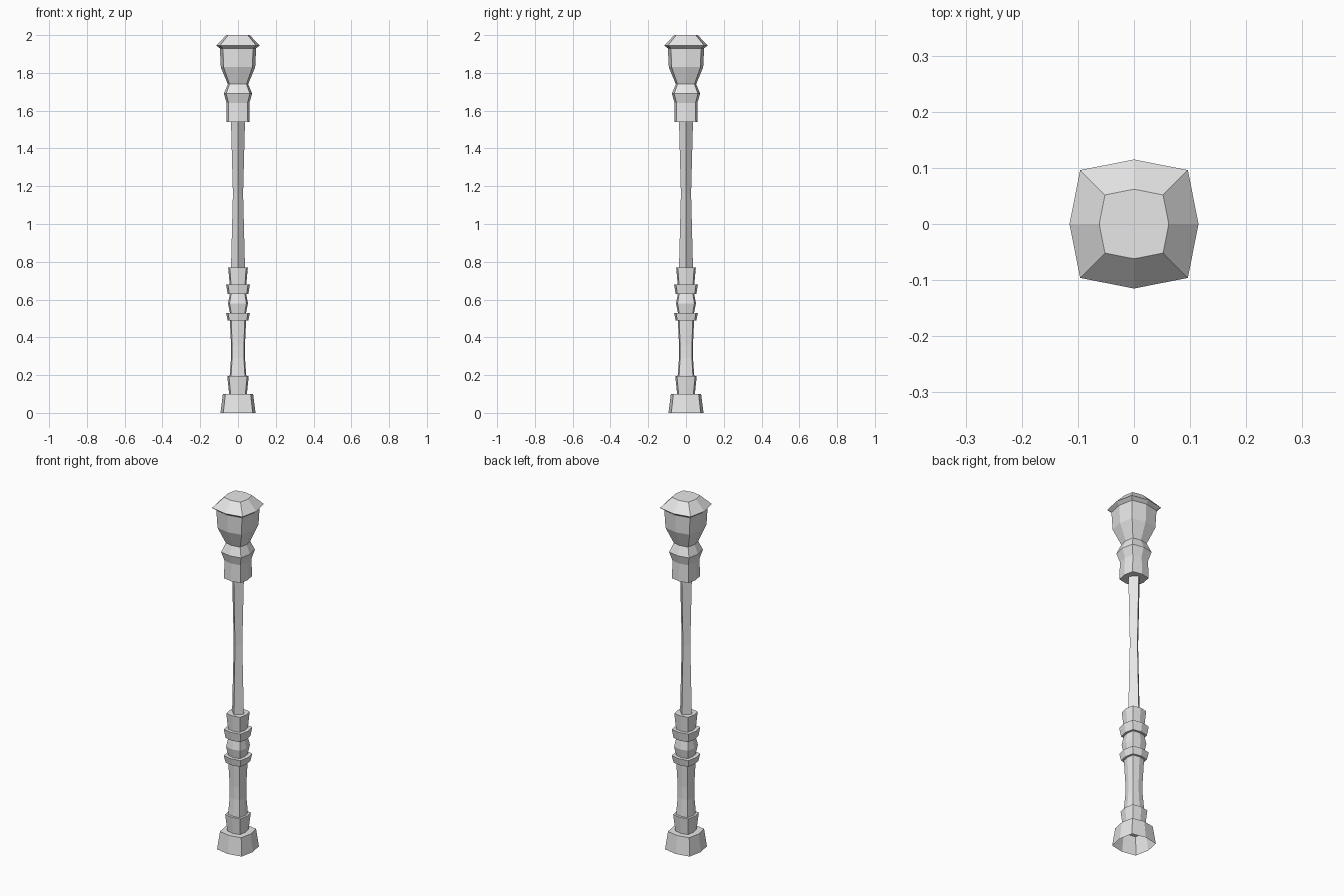
import bpy
import bmesh
from math import cos, sin, pi

cube = bpy.data.objects.get("Cube")
if cube:
    bpy.data.objects.remove(cube)

GREY = (0.8, 0.8, 0.8, 1.0)
metal = bpy.data.materials.new("grey_metal")
metal.use_nodes = True
metal.diffuse_color = GREY
metal.node_tree.nodes["Principled BSDF"].inputs["Base Color"].default_value = GREY

# Cross-sections: a softly bowed square with eight corners, and a diamond
CORNER = 0.835
BOWED = [(1, 0), (CORNER, CORNER), (0, 1), (-CORNER, CORNER),
         (-1, 0), (-CORNER, -CORNER), (0, -1), (CORNER, -CORNER)]
DIAMOND = [(cos(i * pi / 2), sin(i * pi / 2)) for i in range(4)]


def stack(name, profile, section=BOWED, bottom=True, top=True):
    """Loft a section through (half width, height) pairs, with flat caps."""
    bm = bmesh.new()
    rings = [[bm.verts.new((x * r, y * r, z)) for x, y in section]
             for r, z in profile]
    n = len(section)
    for low, high in zip(rings, rings[1:]):
        for i in range(n):
            j = (i + 1) % n
            bm.faces.new((low[i], low[j], high[j], high[i]))
    if bottom:
        bm.faces.new(rings[0][::-1])
    if top:
        bm.faces.new(rings[-1])
    mesh = bpy.data.meshes.new(name)
    bm.to_mesh(mesh)
    bm.free()
    mesh.materials.append(metal)
    obj = bpy.data.objects.new(name, mesh)
    bpy.context.collection.objects.link(obj)
    return obj


# Foot, hollow underneath
stack("foot", [(0.093, 0), (0.08, 0.1)], bottom=False)

# Lower column with its flared collars
stack("lower_column", [
    (0.047, 0.1), (0.057, 0.195), (0.044, 0.195),
    (0.037, 0.29), (0.037, 0.36), (0.043, 0.49),
    (0.055, 0.49), (0.063, 0.53), (0.043, 0.53),
    (0.053, 0.58), (0.043, 0.63),
    (0.055, 0.63), (0.063, 0.68), (0.044, 0.68),
    (0.052, 0.77)], bottom=False)

# Slender waisted pole
stack("pole", [(0.037, 0.77), (0.027, 1.16), (0.037, 1.54)],
      DIAMOND, bottom=False, top=False)

# Lamp head
stack("lamp_head", [
    (0.062, 1.54), (0.06, 1.64), (0.075, 1.69), (0.054, 1.74),
    (0.091, 1.83), (0.096, 1.93)], top=False)

# Cap with overhanging eave
stack("lamp_cap", [(0.096, 1.93), (0.115, 1.945), (0.062, 2.0)])
